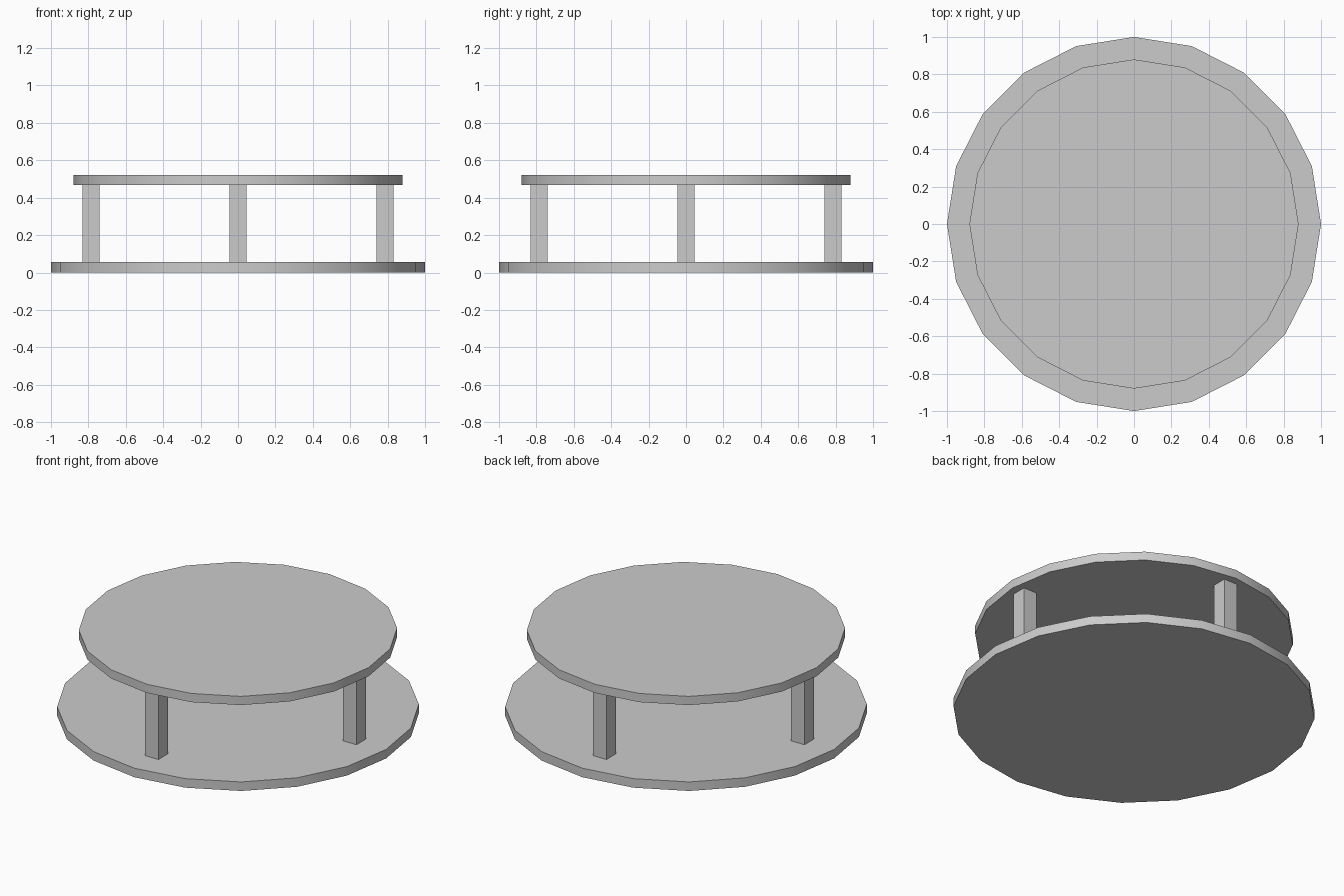
import bpy
from math import radians

if "Cube" in bpy.data.objects:
    bpy.data.objects.remove(bpy.data.objects["Cube"])


def finish(name):
    ob = bpy.context.object
    ob.name = name
    bpy.ops.object.shade_smooth_by_angle(angle=radians(30))
    return ob


def disc(name, radius, z0, z1):
    # 20-sided plate with a vertex on each axis
    bpy.ops.mesh.primitive_cylinder_add(vertices=20, radius=radius, depth=z1 - z0,
                                        location=(0, 0, (z0 + z1) / 2))
    return finish(name)


def post(name, x, y, z0, z1, width=0.09):
    bpy.ops.mesh.primitive_cube_add(size=1, location=(x, y, (z0 + z1) / 2))
    ob = bpy.context.object
    ob.scale = (width, width, z1 - z0)
    bpy.ops.object.transform_apply(location=False, rotation=False, scale=True)
    return finish(name)


# Two round plates
BASE_TOP, UPPER_BOTTOM = 0.055, 0.468
disc("lower_plate", 1.0, 0.0, BASE_TOP)
disc("upper_plate", 0.88, UPPER_BOTTOM, 0.521)

# Four square posts on the axes
R = 0.786
for side, x, y in (("right", R, 0), ("back", 0, R), ("left", -R, 0), ("front", 0, -R)):
    post(side + "_post", x, y, BASE_TOP, UPPER_BOTTOM)
